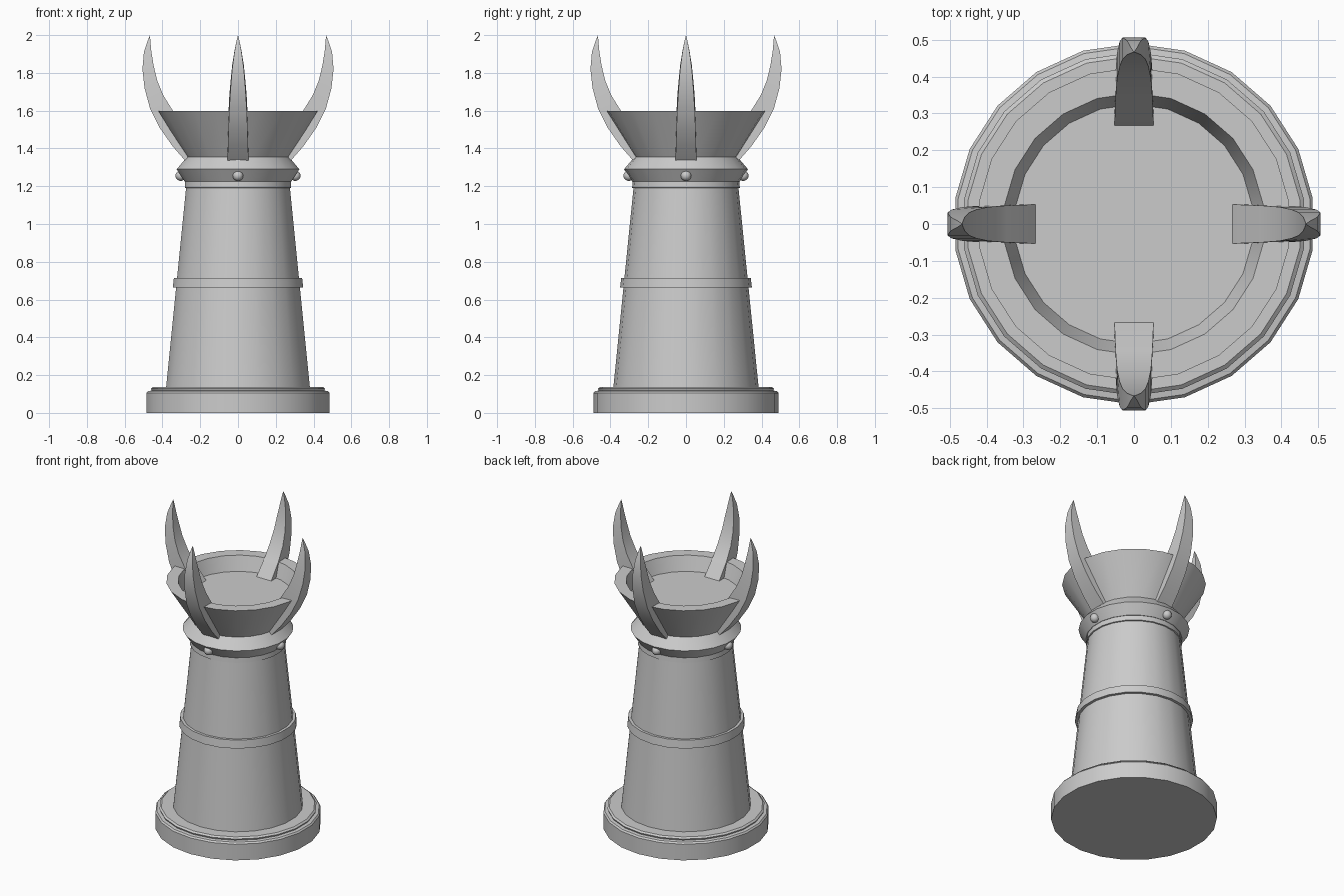
import bpy, bmesh, math
from mathutils import Matrix, Vector

if "Cube" in bpy.data.objects:
    bpy.data.objects.remove(bpy.data.objects["Cube"], do_unlink=True)

SIDES = 22

stone = bpy.data.materials.new("grey stone")
stone.use_nodes = True
stone.diffuse_color = (0.6, 0.6, 0.6, 1)
stone.node_tree.nodes["Principled BSDF"].inputs["Base Color"].default_value = (0.6, 0.6, 0.6, 1)


def finish(name, bm, angle=30):
    bmesh.ops.recalc_face_normals(bm, faces=bm.faces)
    mesh = bpy.data.meshes.new(name)
    bm.to_mesh(mesh)
    bm.free()
    mesh.materials.append(stone)
    obj = bpy.data.objects.new(name, mesh)
    bpy.context.collection.objects.link(obj)
    bpy.ops.object.select_all(action='DESELECT')
    obj.select_set(True)
    bpy.context.view_layer.objects.active = obj
    bpy.ops.object.shade_smooth_by_angle(angle=math.radians(angle))
    return obj


def lathe(name, profile):
    """Turn (radius, height) points, bottom to top, into a capped solid."""
    bm = bmesh.new()
    rings = []
    for r, z in profile:
        angles = [math.pi / 2 + math.tau * i / SIDES for i in range(SIDES)]
        rings.append([bm.verts.new((r * math.cos(a), r * math.sin(a), z)) for a in angles])
    for low, high in zip(rings, rings[1:]):
        for i in range(SIDES):
            j = (i + 1) % SIDES
            bm.faces.new((low[i], low[j], high[j], high[i]))
    bm.faces.new(rings[0])
    bm.faces.new(rings[-1])
    return finish(name, bm)


# Turned body
lathe("base_plinth", [(0.49, 0), (0.49, 0.105), (0.482, 0.115), (0.462, 0.118),
                      (0.466, 0.128), (0.455, 0.137), (0.37, 0.137)])
lathe("tower_shaft", [(0.385, 0.13), (0.278, 1.19), (0.285, 1.192), (0.282, 1.23)])
lathe("middle_band", [(0.32, 0.663), (0.349, 0.663), (0.343, 0.715), (0.32, 0.715)])
lathe("collar", [(0.285, 1.225), (0.328, 1.29), (0.27, 1.358)])
lathe("bowl", [(0.27, 1.35), (0.425, 1.597), (0.355, 1.597), (0.325, 1.505)])

# Claw stations: outer (r, z), inner (r, z), half width
STATIONS = [
    ((0.275, 1.33), (0.22, 1.42), 0.056),
    ((0.345, 1.41), (0.27, 1.51), 0.053),
    ((0.415, 1.51), (0.345, 1.60), 0.050),
    ((0.465, 1.61), (0.395, 1.68), 0.046),
    ((0.495, 1.72), (0.428, 1.76), 0.039),
    ((0.506, 1.82), (0.447, 1.84), 0.031),
    ((0.498, 1.91), (0.459, 1.915), 0.019),
    ((0.478, 1.97), (0.464, 1.97), 0.008),
]


def claw(name, angle):
    bm = bmesh.new()
    rings = []
    for (ro, zo), (ri, zi), w in STATIONS:
        corners = ((ro, -w, zo), (ro, w, zo), (ri, w, zi), (ri, -w, zi))
        rings.append([bm.verts.new(c) for c in corners])
    for a, b in zip(rings, rings[1:]):
        for i in range(4):
            j = (i + 1) % 4
            bm.faces.new((a[i], a[j], b[j], b[i]))
    bm.faces.new(rings[0])
    tip = bm.verts.new((0.466, 0, 2.0))
    for i in range(4):
        bm.faces.new((rings[-1][i], rings[-1][(i + 1) % 4], tip))
    bm.transform(Matrix.Rotation(angle, 4, 'Z'))
    finish(name, bm, 40)


def bead(name, angle):
    bm = bmesh.new()
    centre = Vector((0.303 * math.cos(angle), 0.303 * math.sin(angle), 1.256))
    bmesh.ops.create_uvsphere(bm, u_segments=16, v_segments=10, radius=0.028,
                              matrix=Matrix.Translation(centre))
    finish(name, bm, 60)


# Claws and collar beads on the four sides
for k, side in enumerate(("left", "back", "right", "front")):
    claw(side + "_claw", k * math.pi / 2)
    bead(side + "_bead", k * math.pi / 2)
